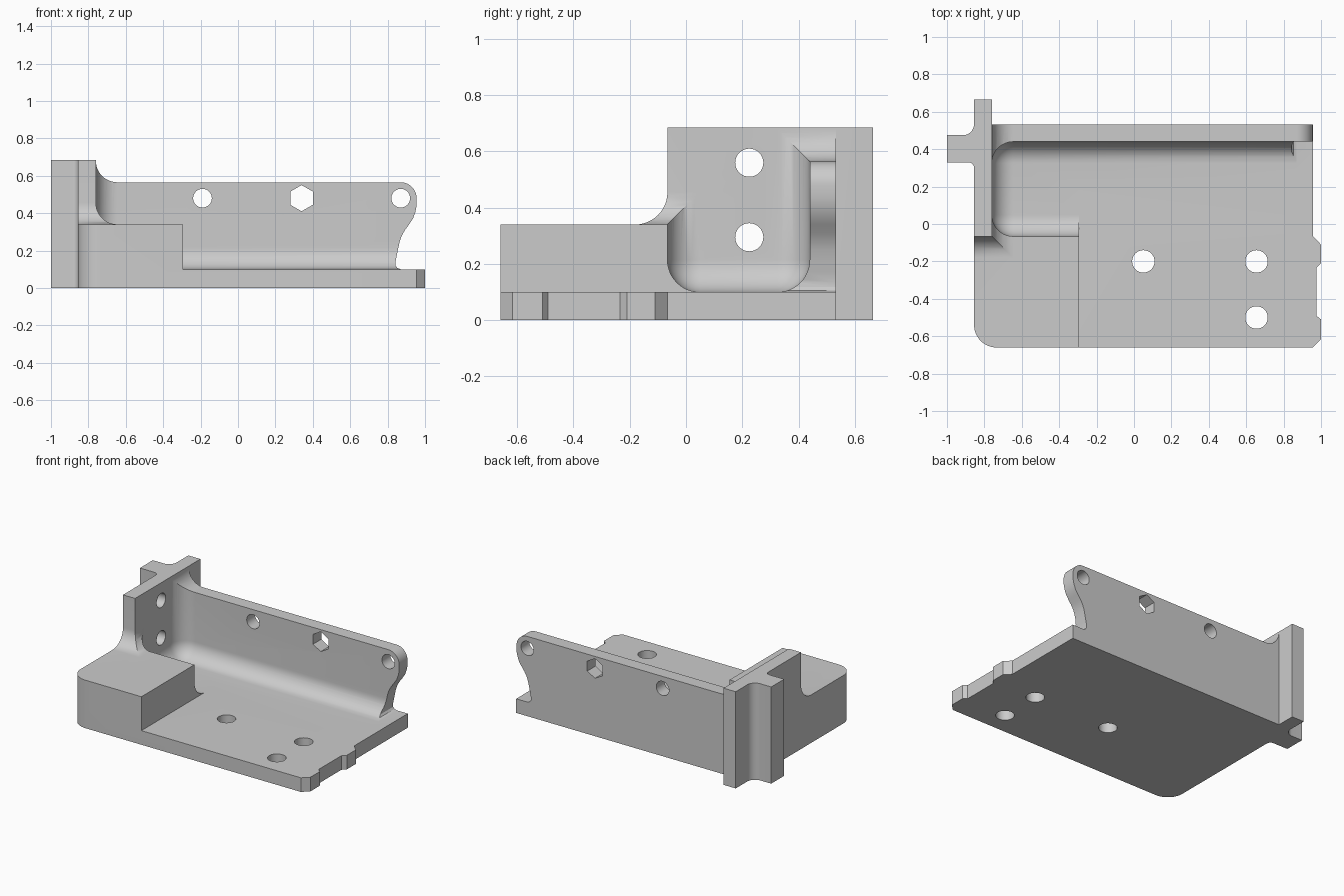
import bpy, bmesh
from math import sin, cos, radians, pi
from mathutils import Vector

if "Cube" in bpy.data.objects:
    bpy.data.objects.remove(bpy.data.objects["Cube"], do_unlink=True)

grey = bpy.data.materials.new("plain grey")
grey.use_nodes = True
grey.diffuse_color = (0.6, 0.6, 0.6, 1)
grey.node_tree.nodes["Principled BSDF"].inputs["Base Color"].default_value = (0.6, 0.6, 0.6, 1)

R = 0.115                       # fillet radius
WALL, FRONT, BACK = -0.76, -0.066, 0.44   # pocket sides
FLOOR, BLOCK, RAIL, TOP = 0.1, 0.34, 0.565, 0.685


def arc(cx, cy, r, start, end, steps=12):
    angles = [radians(start + (end - start) * i / steps) for i in range(steps + 1)]
    return [(cx + r * cos(a), cy + r * sin(a)) for a in angles]


def finish(bm, name):
    bmesh.ops.recalc_face_normals(bm, faces=bm.faces)
    mesh = bpy.data.meshes.new(name)
    bm.to_mesh(mesh)
    bm.free()
    mesh.materials.append(grey)
    obj = bpy.data.objects.new(name, mesh)
    bpy.context.collection.objects.link(obj)
    return obj


def prism(name, outline, axis, low, high):
    """Extrude a 2D outline along one axis."""
    place = {"x": lambda u, v, w: (w, u, v),
             "y": lambda u, v, w: (u, w, v),
             "z": lambda u, v, w: (u, v, w)}[axis]
    bm = bmesh.new()
    face = bm.faces.new([bm.verts.new(place(u, v, low)) for u, v in outline])
    new = bmesh.ops.extrude_face_region(bm, geom=[face])["geom"]
    verts = [g for g in new if isinstance(g, bmesh.types.BMVert)]
    bmesh.ops.translate(bm, verts=verts, vec=Vector(place(0, 0, high - low)))
    return finish(bm, name)


def rounded_pocket():
    """Box with filleted floor and inner corners."""
    bm = bmesh.new()
    bmesh.ops.create_cube(bm, size=1)
    for v in bm.verts:
        v.co = (WALL if v.co.x < 0 else 1.5,
                FRONT if v.co.y < 0 else BACK,
                FLOOR if v.co.z < 0 else 1.0)
    edges = []
    for e in bm.edges:
        a, b = (v.co for v in e.verts)
        mid = (a + b) / 2
        at_wall, at_floor = mid.x < WALL + 0.01, mid.z < FLOOR + 0.01
        upright = abs(a.z - b.z) > 0.1
        if (at_wall and upright) or (at_floor and mid.x < 1.4):
            edges.append(e)
    bmesh.ops.bevel(bm, geom=edges, offset=R, offset_type='OFFSET',
                    segments=12, profile=0.5, affect='EDGES')
    return finish(bm, "pocket_cutter")


# Full-height plan outline: plate, side wall and outer rib
plan = arc(-0.735, -0.54, 0.12, 180, 270)
plan += [(0.955, -0.66), (1, -0.617), (1, -0.51), (0.975, -0.49), (0.975, -0.235),
         (1, -0.21), (1, -0.11), (0.957, -0.066), (0.957, 0.533), (WALL, 0.533),
         (WALL, 0.665), (-0.855, 0.665)]
plan += arc(-0.915, 0.535, 0.06, 0, -90)
plan += [(-1, 0.475), (-1, 0.33)]
plan += arc(-0.885, 0.3, 0.03, 90, 0, 6)
body = prism("bracket_body", plan, "z", 0, TOP)

cutters = [rounded_pocket()]

# Open floor in front of the pocket, right of the block
cutters.append(prism("floor_cutter", [(-0.295, -1), (1.5, -1), (1.5, 0.2), (-0.295, 0.2)],
                     "z", FLOOR, 1))

# Block top, swept up into the front and inner side of the side wall
sweep = [(-1, BLOCK)] + arc(FRONT - R, BLOCK + R, R, -90, 0) + [(FRONT, 1), (-1, 1)]
cutters.append(prism("block_front_cutter", sweep, "x", -1.5, 1.5))


def wall_sweep(height):
    return [(WALL, 1)] + arc(WALL + R, height + R, R, 180, 270)


cutters.append(prism("block_side_cutter", wall_sweep(BLOCK) + [(1.5, BLOCK), (1.5, 1)],
                     "y", -1, 0.2))

# Back wall top and its curved end
end = arc(0.87, 0.48, 0.085, 90, 0)
end += [(0.955, 0.44), (0.948, 0.405), (0.935, 0.37), (0.915, 0.34), (0.893, 0.31),
        (0.876, 0.28), (0.865, 0.25), (0.856, 0.21), (0.848, 0.17), (0.841, 0.135),
        (0.843, 0.118), (0.853, 0.106), (0.87, FLOOR)]
cutters.append(prism("back_wall_cutter", wall_sweep(RAIL) + end + [(1.5, FLOOR), (1.5, 1)],
                     "y", 0.22, 0.6))


# Through holes
def hole(u, v, r, axis, low, high, sides=32):
    outline = arc(u, v, r, 90, 90 + 360, sides)[:-1]
    cutters.append(prism("hole_cutter", outline, axis, low, high))


for z in (0.295, 0.56):
    hole(0.225, z, 0.05, "x", -0.95, -0.6)
for x, r, sides in ((-0.19, 0.05, 32), (0.34, 0.07, 6), (0.87, 0.05, 32)):
    hole(x, 0.48, r, "y", 0.3, 0.6, sides)
for x, y in ((0.05, -0.2), (0.655, -0.2), (0.655, -0.5)):
    hole(x, y, 0.06, "z", -0.1, 0.2)

# Cut everything away
bpy.context.view_layer.objects.active = body
for cutter in cutters:
    cutter.hide_render = True
    mod = body.modifiers.new("cut", 'BOOLEAN')
    mod.operation = 'DIFFERENCE'
    mod.solver = 'EXACT'
    mod.object = cutter
    bpy.ops.object.modifier_apply(modifier=mod.name)
    bpy.data.objects.remove(cutter, do_unlink=True)

bpy.ops.object.select_all(action='DESELECT')
body.select_set(True)
bpy.ops.object.shade_smooth_by_angle(angle=radians(30))
